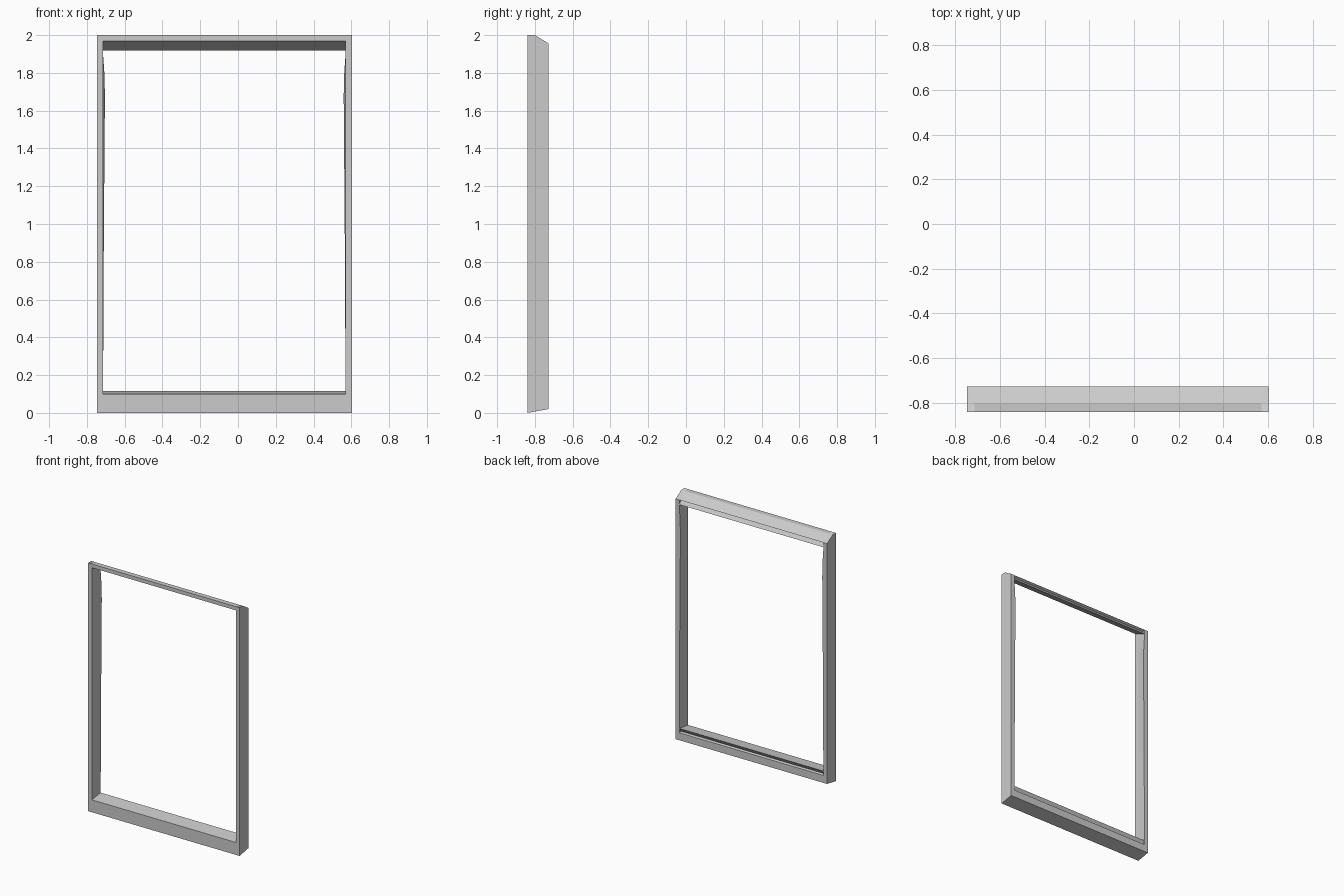
import bpy
import bmesh

cube = bpy.data.objects.get("Cube")
if cube:
    bpy.data.objects.remove(cube)

grey = bpy.data.materials.new("plain_grey")
grey.use_nodes = True
COLOUR = (0.6, 0.6, 0.6, 1)
grey.diffuse_color = COLOUR
grey.node_tree.nodes["Principled BSDF"].inputs["Base Color"].default_value = COLOUR

CENTRE_X = -0.0725
OUTER, INNER = 0.675, 0.642
FRONT, MID, BACK = -0.84, -0.80, -0.728


def loft(name, rings):
    """Skin a solid through rings of equal point count."""
    bm = bmesh.new()
    loops = [[bm.verts.new(p) for p in ring] for ring in rings]
    n = len(loops[0])
    for a, b in zip(loops, loops[1:]):
        for i in range(n):
            j = (i + 1) % n
            bm.faces.new((a[i], a[j], b[j], b[i]))
    bm.faces.new(loops[0])
    bm.faces.new(loops[-1])
    bmesh.ops.recalc_face_normals(bm, faces=bm.faces)
    mesh = bpy.data.meshes.new(name)
    bm.to_mesh(mesh)
    bm.free()
    mesh.materials.append(grey)
    obj = bpy.data.objects.new(name, mesh)
    bpy.context.collection.objects.link(obj)
    return obj


def rail(name, profile):
    """Sweep a (y, z) profile across the opening."""
    return loft(name, [[(CENTRE_X + s * INNER, y, z) for y, z in profile]
                       for s in (-1, 1)])


def jamb(name, side):
    """Upright with sloped ends and a slightly bowed rear inner edge."""
    # front z, middle z, back z, rear inner half-width
    rows = [(0, 0.007, 0.02, INNER), (0.11, 0.11, 0.11, INNER),
            (0.9, 0.9, 0.9, 0.638), (1.68, 1.68, 1.68, 0.632),
            (1.8, 1.8, 1.8, 0.635), (1.9, 1.9, 1.9, INNER),
            (2, 2, 1.956, INNER)]
    rings = []
    for zf, zm, zb, inner in rows:
        ring = [(OUTER, FRONT, zf), (OUTER, MID, zm), (OUTER, BACK, zb),
                (inner, BACK, zb), (INNER, MID, zm), (INNER, FRONT, zf)]
        rings.append([(CENTRE_X + side * x, y, z) for x, y, z in ring])
    return loft(name, rings)


# Uprights
jamb("left_jamb", 1)
jamb("right_jamb", -1)

# Top rail with sloped crown and a shallow groove along the back
rail("top_rail", [(FRONT, 2), (MID, 2), (BACK, 1.956), (-0.748, 1.947),
                  (BACK, 1.918), (FRONT, 1.97)])

# Bottom rail with sloped sill, rear lip and sloped underside
rail("bottom_rail", [(FRONT, 0), (BACK, 0.02), (BACK, 0.08), (-0.748, 0.085),
                     (BACK, 0.115), (FRONT, 0.10)])
